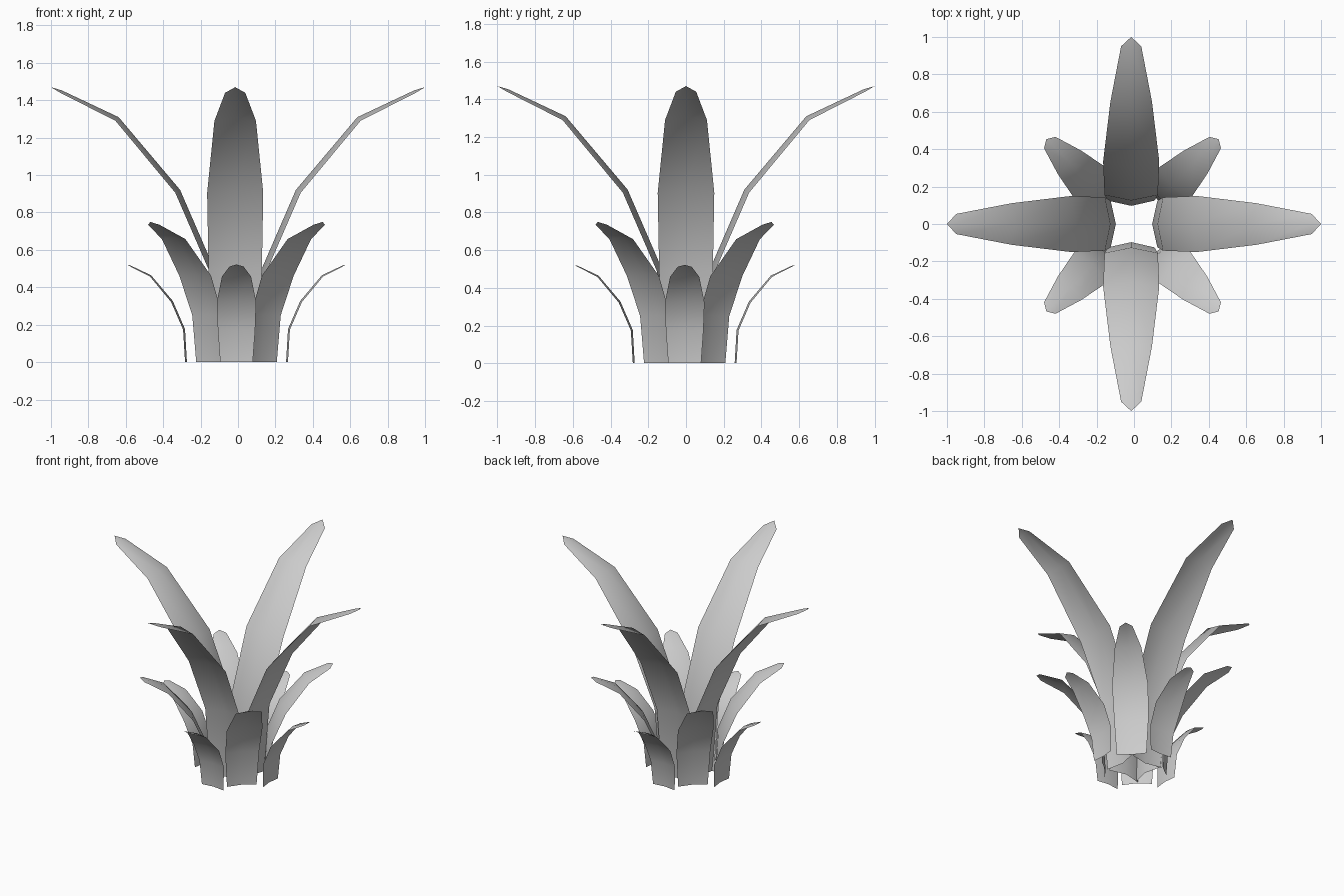
import bpy
from math import cos, sin, radians, hypot

cube = bpy.data.objects.get("Cube")
if cube:
    bpy.data.objects.remove(cube, do_unlink=True)

# Single plain grey for all foliage
grey = bpy.data.materials.new("plain_grey")
grey.use_nodes = True
colour = (0.6, 0.6, 0.6, 1)
grey.diffuse_color = colour
grey.node_tree.nodes["Principled BSDF"].inputs["Base Color"].default_value = colour

# Leaf template, rows from base to tip: outward run, rise, half width, rib height
ROWS = [
    (0.00, 0.000, 0.83, 0.028),
    (0.03, 0.490, 0.95, 0.030),
    (0.21, 0.905, 1.00, 0.030),
    (0.53, 1.290, 0.74, 0.026),
    (0.825, 1.440, 0.36, 0.015),
    (0.875, 1.470, 0.00, 0.000),
]


def make_leaf(name, angle, radius, size, half_width, shift):
    """A folded, arching sheet whose raised midrib faces the plant's axis."""
    a = radians(angle)

    def place(run, side, rise):
        r = radius + run * size
        return (r * cos(a) - side * sin(a) + shift[0],
                r * sin(a) + side * cos(a) + shift[1], rise * size)

    verts, faces = [], []
    for i, (run, rise, width, rib) in enumerate(ROWS):
        before, after = ROWS[max(i - 1, 0)], ROWS[min(i + 1, len(ROWS) - 1)]
        dr, dz = after[0] - before[0], after[1] - before[1]
        length = hypot(dr, dz)
        w = width * half_width
        mid = place(run - rib * dz / length, 0, max(0, rise + rib * dr / length))
        if w > 0:
            verts += [place(run, -w, rise), mid, place(run, w, rise)]
        else:
            verts.append(mid)
    # Two strips of quads, closed by two triangles at the tip
    for i in range(len(ROWS) - 2):
        for c in (0, 1):
            k = 3 * i + c
            faces.append((k, k + 3, k + 4, k + 1))
    tip = len(verts) - 1
    faces += [(tip - 3, tip, tip - 2), (tip - 2, tip, tip - 1)]

    mesh = bpy.data.meshes.new(name)
    mesh.from_pydata(verts, [], faces)
    mesh.materials.append(grey)
    mesh.shade_smooth()
    obj = bpy.data.objects.new(name, mesh)
    bpy.context.collection.objects.link(obj)


# Three rings of four leaves: tier, first angle, base radius, size, half width
TIERS = [
    ("inner_tall_leaf", 0, 0.125, 1.00, 0.150),
    ("middle_leaf", 45, 0.205, 0.51, 0.120),
    ("outer_short_leaf", 0, 0.275, 0.355, 0.105),
]
for tier, start, radius, size, half_width in TIERS:
    for n in range(4):
        tall = tier.startswith("inner")
        if tall:
            shift = (-0.015, 0) if n % 2 else (0, 0)
        else:
            shift = (-0.008, -0.007)
        make_leaf(f"{tier}_{n + 1}", start + 90 * n, radius, size, half_width, shift)
